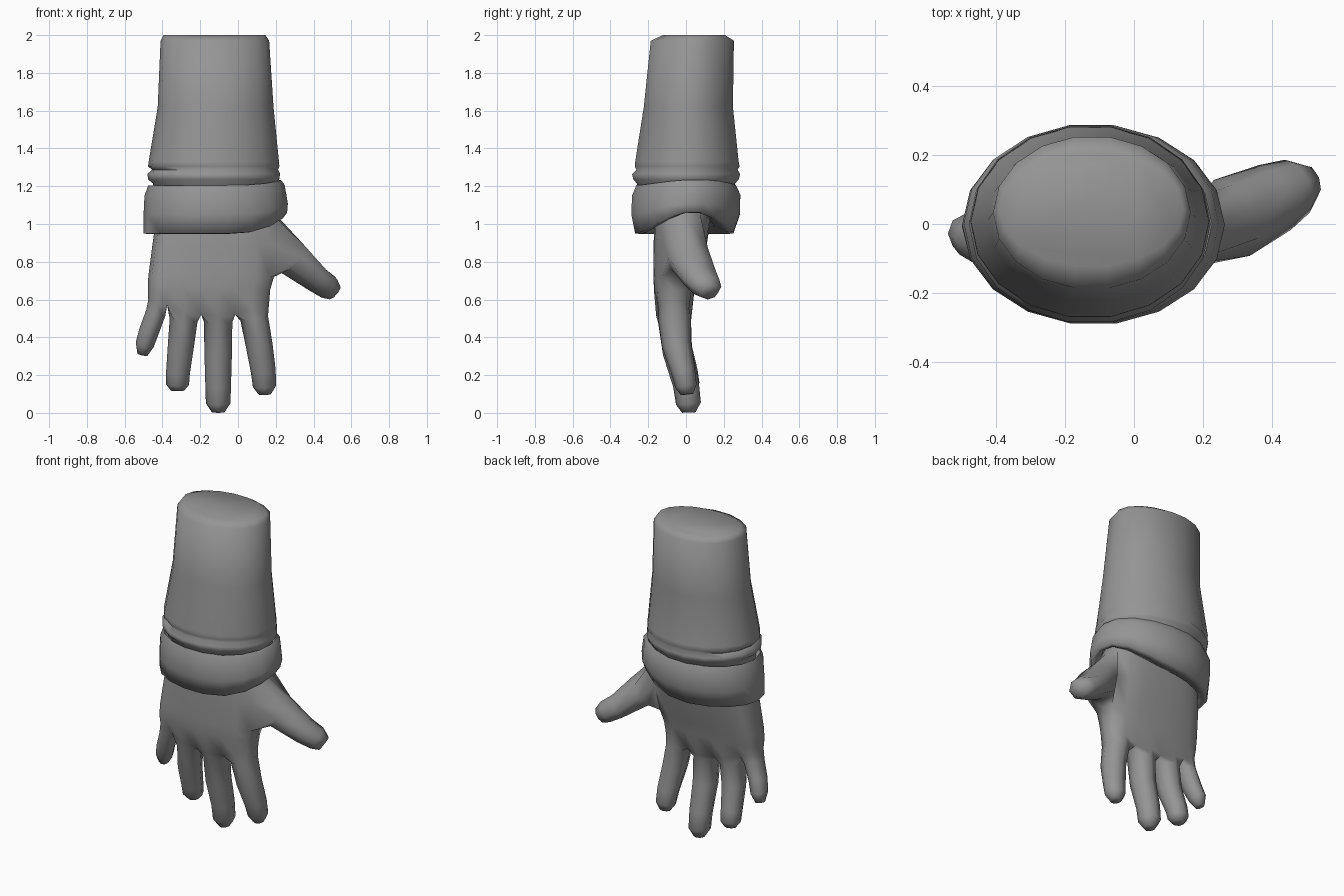
import bpy, bmesh, math
from mathutils import Vector

if "Cube" in bpy.data.objects:
    bpy.data.objects.remove(bpy.data.objects["Cube"])

GREY = bpy.data.materials.new("dark_grey")
GREY.diffuse_color = (.3, .3, .3, 1)
GREY.use_nodes = True
GREY.node_tree.nodes["Principled BSDF"].inputs["Base Color"].default_value = GREY.diffuse_color


def finish(bm, name, angle):
    loose = [v for v in bm.verts if not v.link_faces]
    bmesh.ops.delete(bm, geom=loose, context='VERTS')
    bmesh.ops.recalc_face_normals(bm, faces=bm.faces)
    me = bpy.data.meshes.new(name)
    bm.to_mesh(me)
    bm.free()
    me.materials.append(GREY)
    ob = bpy.data.objects.new(name, me)
    bpy.context.collection.objects.link(ob)
    bpy.context.view_layer.objects.active = ob
    ob.select_set(True)
    bpy.ops.object.shade_smooth_by_angle(angle=math.radians(angle))
    ob.select_set(False)
    return ob


def bridge(bm, a, b, skip=()):
    n = len(a)
    for i in range(n):
        if i not in skip:
            j = (i + 1) % n
            bm.faces.new((a[i], a[j], b[j], b[i]))


def oval_loft(name, rings, sides=18):
    """Each ring: z, x0, x1, y0, y1, lift of the thumb side."""
    bm = bmesh.new()
    loops = []
    for z, x0, x1, y0, y1, lift in rings:
        loop = []
        for k in range(sides):
            a = 2 * math.pi * k / sides
            c, s = math.cos(a), math.sin(a)
            rise = max(0, math.cos(a - .2)) ** 2.3
            loop.append(bm.verts.new(((x0 + x1) / 2 + (x1 - x0) / 2 * c,
                                      (y0 + y1) / 2 + (y1 - y0) / 2 * s,
                                      z + lift * rise)))
        loops.append(loop)
    for a, b in zip(loops, loops[1:]):
        bridge(bm, a, b)
    bm.faces.new(loops[0])
    bm.faces.new(loops[-1])
    return finish(bm, name, 80)


# sleeve with small folds above the cuff
oval_loft("sleeve", [
    (2.00, -.395, .145, -.125, .21, 0),
    (1.97, -.41, .165, -.19, .257, 0),
    (1.62, -.425, .188, -.227, .252, 0),
    (1.33, -.473, .217, -.273, .283, 0),
    (1.305, -.476, .219, -.275, .288, 0),
    (1.287, -.455, .212, -.267, .277, 0),
    (1.265, -.48, .223, -.29, .291, 0),
    (1.235, -.475, .218, -.283, .283, 0),
    (1.215, -.45, .20, -.265, .265, 0),
    (1.15, -.44, .19, -.25, .25, 0)])

# turned-back cuff, lifted over the thumb
oval_loft("cuff", [
    (1.17, -.44, .195, -.25, .25, .03),
    (1.205, -.475, .227, -.267, .267, .03),
    (1.15, -.495, .247, -.29, .292, .06),
    (1.05, -.50, .264, -.294, .29, .06),
    (0.95, -.50, .26, -.273, .255, .115),
    (0.947, -.475, .235, -.24, .22, .115),
    (0.985, -.45, .21, -.185, .15, .095),
    (1.10, -.42, .18, -.15, .12, .03)])

# hand: palm rings of 9 front, 9 back and 2 side points
bm = bmesh.new()
T = [0, .078, .156, .297, .4375, .578, .719, .859, 1]
WEB_Z = [.60, .585, .57, .54, .52, .515, .52, .55, .585]


def palm_ring(z, x0, x1, y0, y1, knuckle=False):
    yc, h = (y0 + y1) / 2, (y1 - y0) / 2

    def point(i, side):
        t = T[i]
        inset = .018 * ((i == 0) - (i == 8))
        thick = 1 - .4 * abs(2 * t - 1) ** 3
        if knuckle and i in (2, 4, 6):
            thick *= .75
        zz = WEB_Z[i] if knuckle else z
        return bm.verts.new((x0 + (x1 - x0) * t + inset, yc + side * h * thick, zz))

    front = [point(i, -1) for i in range(9)]
    right = bm.verts.new((x1, yc, front[8].co.z))
    back = [point(i, 1) for i in range(8, -1, -1)]
    left = bm.verts.new((x0, yc, front[0].co.z))
    return front + [right] + back + [left]


palm = [palm_ring(1.15, -.41, .17, -.14, .13),
        palm_ring(1.05, -.43, .20, -.165, .135),
        palm_ring(.89, -.453, .20, -.172, .11),
        palm_ring(.72, -.475, .19, -.172, .06),
        palm_ring(.65, -.477, .17, -.17, .045),
        palm_ring(.56, -.475, .165, -.158, .03, True)]
for r in range(5):
    bridge(bm, palm[r], palm[r + 1], (8, 9) if r in (1, 2) else ())
bm.faces.new(palm[0])


def digit(base, path, wide):
    """Extend an 8-point opening along path: x, y, z, half width, half depth."""
    pts = [Vector(p[:3]) for p in path]
    loop = base
    for k, (_, _, _, hw, hd) in enumerate(path):
        d = (pts[min(k + 1, len(pts) - 1)] - pts[max(k - 1, 0)]).normalized()
        w = (wide - d * wide.dot(d)).normalized()
        u = w.cross(d)
        new = []
        for j in range(8):
            a = math.radians(225 + 45 * j)
            new.append(bm.verts.new(pts[k] + w * hw * math.cos(a) + u * hd * math.sin(a)))
        bridge(bm, loop, new)
        loop = new
    bm.faces.new(loop)


# four fingers, little to index
FINGERS = [
    [(-.435, -.06, .53, .053, .070), (-.472, -.045, .43, .053, .060),
     (-.494, -.025, .36, .049, .054), (-.506, -.018, .308, .027, .03)],
    [(-.288, -.06, .49, .074, .087), (-.303, -.045, .35, .069, .075),
     (-.318, 0, .21, .063, .064), (-.320, .012, .15, .061, .06), (-.320, .015, .118, .035, .035)],
    [(-.105, -.06, .48, .075, .087), (-.105, -.045, .32, .073, .078),
     (-.105, 0, .15, .068, .069), (-.105, .013, .05, .065, .066), (-.105, .015, .002, .033, .036)],
    [(.086, -.06, .50, .074, .087), (.112, -.05, .36, .071, .078),
     (.134, -.015, .22, .066, .064), (.140, 0, .14, .061, .057), (.142, .005, .098, .033, .033)]]
K = palm[5]
mids = [K[19]] + [bm.verts.new((K[i].co + K[18 - i].co) / 2 + Vector((0, 0, .006)))
                  for i in (2, 4, 6)] + [K[9]]
for f, path in enumerate(FINGERS):
    i = 2 * f
    base = [K[i], K[i + 1], K[i + 2], mids[f + 1],
            K[16 - i], K[17 - i], K[18 - i], mids[f]]
    digit(base, path, Vector((1, 0, 0)))

# thumb, grown from the opening in the palm side
A, B, C = palm[1:4]
digit([C[8], B[8], A[8], A[9], A[10], B[10], C[10], C[9]],
      [(.285, .018, .82, .10, .122), (.41, .077, .712, .074, .105),
       (.475, .11, .668, .068, .085), (.512, .125, .638, .047, .05)],
      Vector((0, 0, 1)))
finish(bm, "hand", 80)
